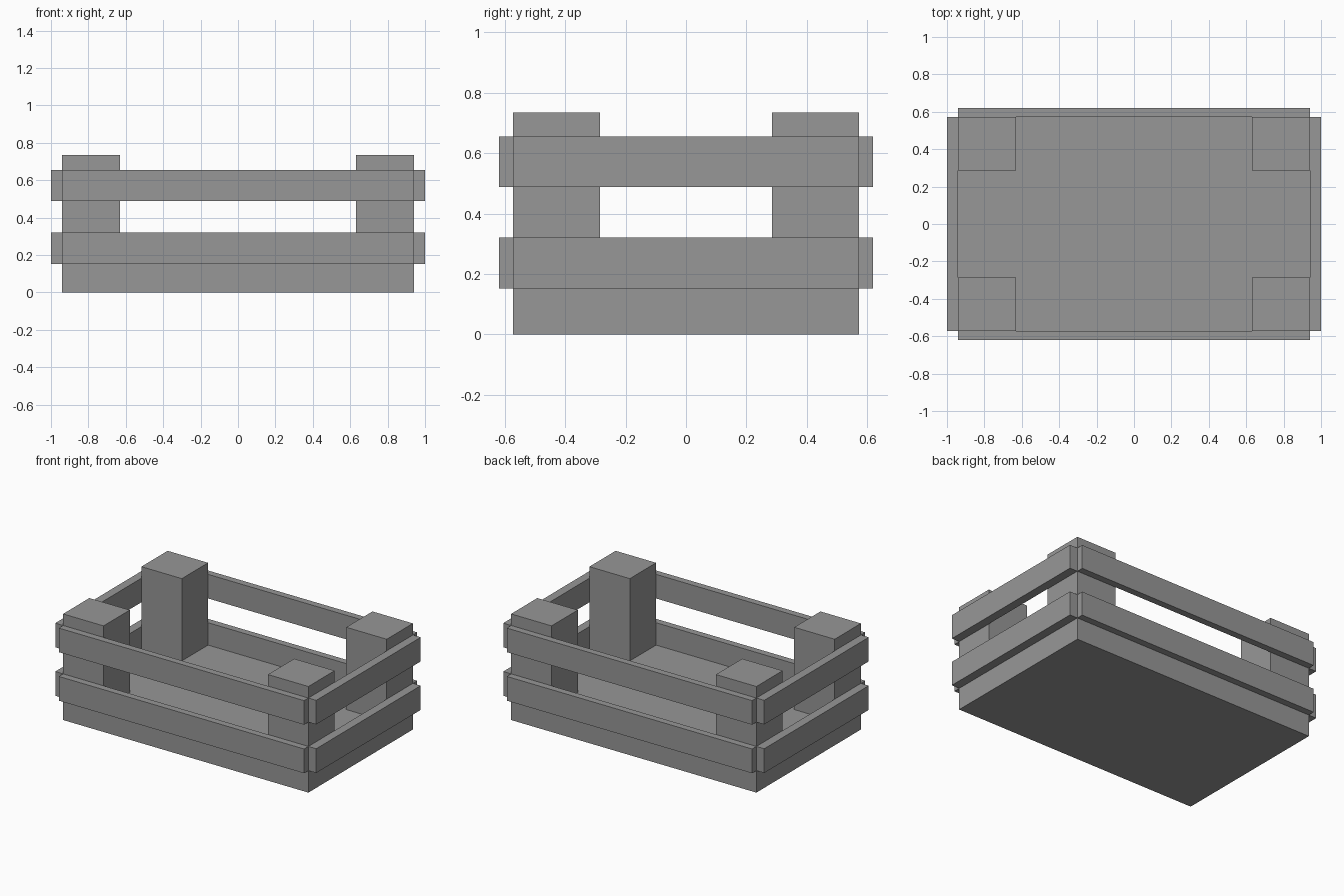
import bpy

if "Cube" in bpy.data.objects:
    bpy.data.objects.remove(bpy.data.objects["Cube"], do_unlink=True)

grey = bpy.data.materials.new("plain_grey")
grey.use_nodes = True
colour = (0.31, 0.31, 0.31, 1)
grey.diffuse_color = colour
grey.node_tree.nodes["Principled BSDF"].inputs["Base Color"].default_value = colour


def box(name, low, high):
    """Flat-sided box spanning two opposite corners."""
    centre = [(a + b) / 2 for a, b in zip(low, high)]
    bpy.ops.mesh.primitive_cube_add(size=1, location=centre)
    ob = bpy.context.object
    ob.name = name
    ob.scale = [b - a for a, b in zip(low, high)]
    bpy.ops.object.transform_apply(location=False, rotation=False, scale=True)
    ob.data.materials.append(grey)
    return ob


X, Y = 0.94, 0.572             # crate body half sizes
OUT_X, OUT_Y = 1.0, 0.619      # outer faces of the slats
POST_X, POST_Y = 0.63, 0.285   # inner faces of the posts
FLOOR, TOP = 0.165, 0.735

# Solid floor slab
box("floor", (-X, -Y, 0), (X, Y, FLOOR))

# Corner posts
for side, sx in (("left", 1), ("right", -1)):
    for end, sy in (("front", -1), ("back", 1)):
        xs = sorted((sx * POST_X, sx * X))
        ys = sorted((sy * POST_Y, sy * Y))
        box(f"{end}_{side}_post", (xs[0], ys[0], FLOOR), (xs[1], ys[1], TOP))

# Two rows of slats on each of the four sides
for row, z0, z1 in (("lower", 0.152, 0.32), ("upper", 0.488, 0.655)):
    for end, sy in (("front", -1), ("back", 1)):
        ys = sorted((sy * Y, sy * OUT_Y))
        box(f"{row}_{end}_slat", (-X, ys[0], z0), (X, ys[1], z1))
    for side, sx in (("left", 1), ("right", -1)):
        xs = sorted((sx * X, sx * OUT_X))
        box(f"{row}_{side}_slat", (xs[0], -Y, z0), (xs[1], Y, z1))
